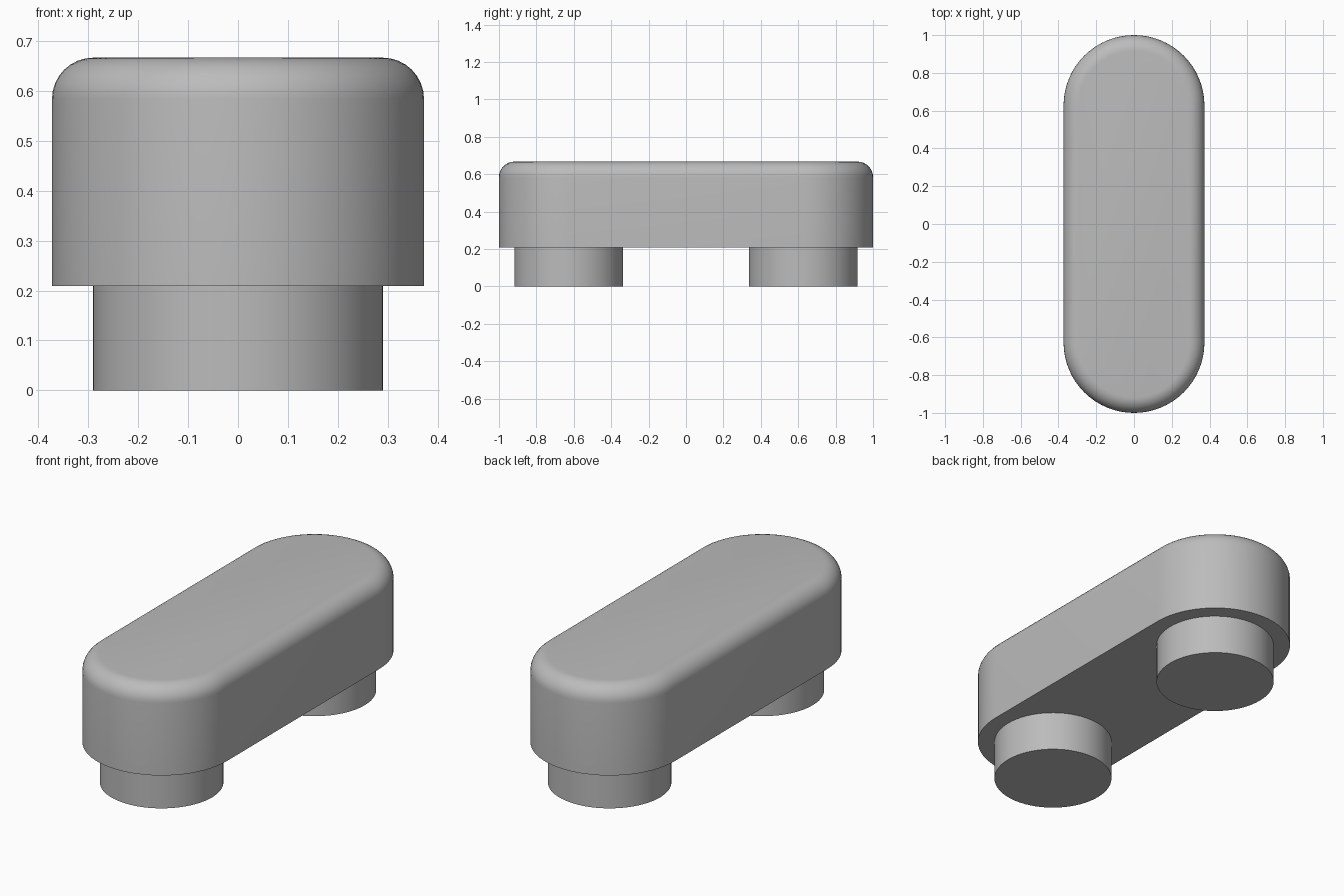
import bpy, bmesh, math

cube = bpy.data.objects.get("Cube")
if cube:
    bpy.data.objects.remove(cube, do_unlink=True)

HALF_W, END_Y = 0.373, 0.627
FOOT_R, FOOT_TOP, TOP = 0.291, 0.209, 0.667
FILLET, SEG = 0.083, 32

grey = bpy.data.materials.new("plain_grey")
grey.use_nodes = True
colour = (0.5, 0.5, 0.5, 1)
grey.diffuse_color = colour
grey.node_tree.nodes["Principled BSDF"].inputs["Base Color"].default_value = colour


def extrude_outline(name, points, z0, z1, fillet=0):
    """Raise a flat outline into a solid, optionally rounding its top rim."""
    bm = bmesh.new()
    base = bm.faces.new([bm.verts.new((x, y, z0)) for x, y in points])
    raised = bmesh.ops.extrude_face_region(bm, geom=[base], use_keep_orig=True)["geom"]
    top_verts = [v for v in raised if isinstance(v, bmesh.types.BMVert)]
    bmesh.ops.translate(bm, verts=top_verts, vec=(0, 0, z1 - z0))
    if fillet:
        rim = [e for e in bm.edges if all(v.co.z > z1 - 1e-4 for v in e.verts)]
        bmesh.ops.bevel(bm, geom=rim, offset=fillet, offset_type='OFFSET',
                        segments=8, profile=0.5, affect='EDGES')
    bmesh.ops.recalc_face_normals(bm, faces=bm.faces)
    mesh = bpy.data.meshes.new(name)
    bm.to_mesh(mesh)
    bm.free()
    mesh.materials.append(grey)
    obj = bpy.data.objects.new(name, mesh)
    bpy.context.collection.objects.link(obj)
    bpy.ops.object.select_all(action='DESELECT')
    obj.select_set(True)
    bpy.context.view_layer.objects.active = obj
    bpy.ops.object.shade_smooth_by_angle(angle=math.radians(30))
    return obj


def arc(radius, centre_y, start, sweep, steps):
    angles = [start + sweep * i / steps for i in range(steps + 1)]
    return [(radius * math.cos(a), centre_y + radius * math.sin(a)) for a in angles]


# Long body with round ends and a rounded top rim
stadium = arc(HALF_W, END_Y, 0, math.pi, SEG) + arc(HALF_W, -END_Y, math.pi, math.pi, SEG)
extrude_outline("body", stadium, FOOT_TOP, TOP, FILLET)

# One round foot under each end
for name, y in (("front_foot", -END_Y), ("back_foot", END_Y)):
    extrude_outline(name, arc(FOOT_R, y, 0, math.tau, 2 * SEG)[:-1], 0, FOOT_TOP)
